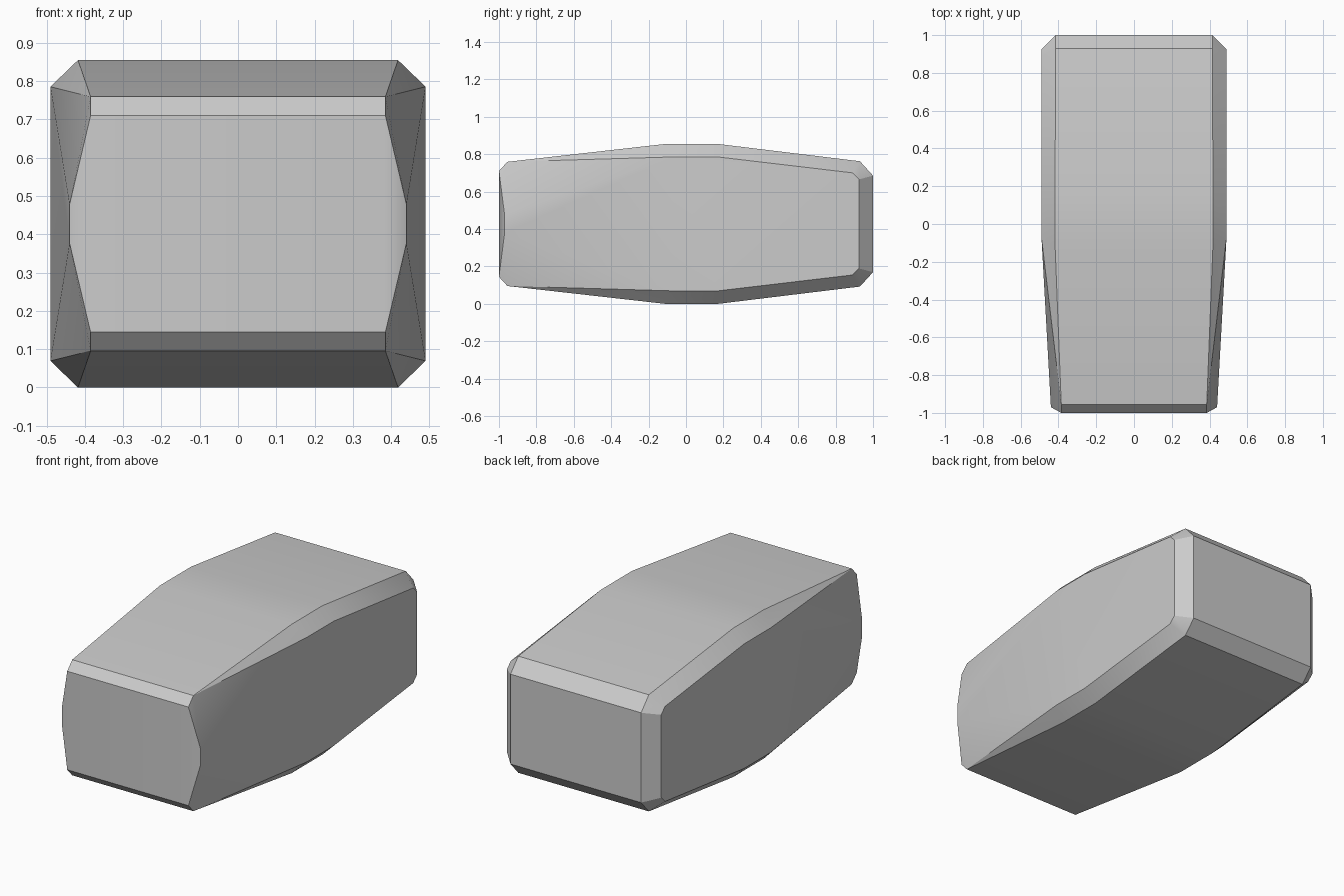
import bpy
import bmesh
import math

# Remove the default object
cube = bpy.data.objects.get("Cube")
if cube:
    bpy.data.objects.remove(cube, do_unlink=True)

MID = 0.4275  # mid height, the block mirrors above and below it

# Upper left corner points: half width, depth, height above the middle
front_corner = [(0.385, -1.0, 0.283), (0.385, -0.955, 0.332), (0.44, -0.97, 0.05)]
roof_edge = [(0.418, -0.11, MID), (0.418, 0.17, MID), (0.415, 0.93, 0.335)]
side_edge = [(0.49, -0.07, 0.358), (0.49, 0.17, 0.358), (0.49, 0.89, 0.273)]
back_corner = [(0.49, 0.925, 0.238), (0.415, 1.0, 0.258)]

# Chamfered block: the convex skin around the mirrored corner points
bm = bmesh.new()
for x, y, z in front_corner + roof_edge + side_edge + back_corner:
    for sx in (-1, 1):
        for sz in (-1, 1):
            bm.verts.new((sx * x, y, MID + sz * z))
hull = bmesh.ops.convex_hull(bm, input=bm.verts[:])
loose = {g for g in hull["geom_interior"] + hull["geom_unused"]
         if isinstance(g, bmesh.types.BMVert)}
bmesh.ops.delete(bm, geom=list(loose), context="VERTS")
bmesh.ops.dissolve_limit(bm, angle_limit=math.radians(0.5),
                         verts=bm.verts[:], edges=bm.edges[:])
bmesh.ops.recalc_face_normals(bm, faces=bm.faces[:])

mesh = bpy.data.meshes.new("chamfered_block")
bm.to_mesh(mesh)
bm.free()
block = bpy.data.objects.new("chamfered_block", mesh)
bpy.context.collection.objects.link(block)

# Plain grey
grey = bpy.data.materials.new("light_grey")
grey.use_nodes = True
colour = (0.6, 0.6, 0.6, 1.0)
grey.diffuse_color = colour
grey.node_tree.nodes["Principled BSDF"].inputs["Base Color"].default_value = colour
mesh.materials.append(grey)

# Soft bends, crisp chamfers
bpy.ops.object.select_all(action="DESELECT")
block.select_set(True)
bpy.context.view_layer.objects.active = block
bpy.ops.object.shade_smooth_by_angle(angle=math.radians(30))
